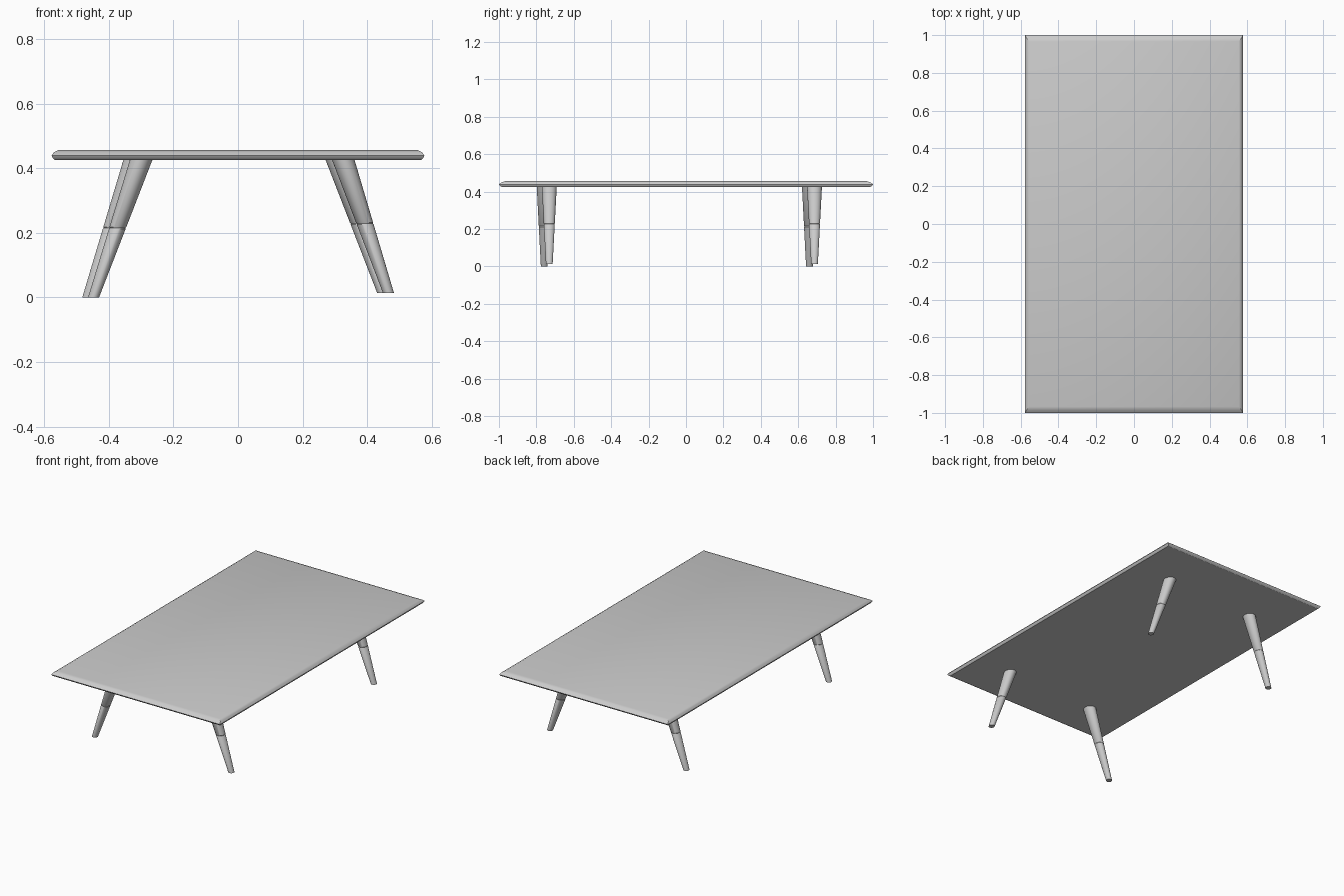
import bpy, bmesh, math

if "Cube" in bpy.data.objects:
    bpy.data.objects.remove(bpy.data.objects["Cube"])


def loft(name, rings, angle):
    """Skin a stack of equal-length point rings and cap both ends."""
    bm = bmesh.new()
    loops = [[bm.verts.new(p) for p in ring] for ring in rings]
    n = len(loops[0])
    for a, b in zip(loops, loops[1:]):
        for i in range(n):
            j = (i + 1) % n
            bm.faces.new((a[i], a[j], b[j], b[i]))
    bm.faces.new(loops[0][::-1])
    bm.faces.new(loops[-1])
    bmesh.ops.recalc_face_normals(bm, faces=bm.faces)
    mesh = bpy.data.meshes.new(name)
    bm.to_mesh(mesh)
    bm.free()
    obj = bpy.data.objects.new(name, mesh)
    bpy.context.collection.objects.link(obj)
    bpy.ops.object.select_all(action='DESELECT')
    bpy.context.view_layer.objects.active = obj
    obj.select_set(True)
    bpy.ops.object.shade_smooth_by_angle(angle=math.radians(angle))
    return obj


def rect(x, y, z):
    return [(-x, -y, z), (x, -y, z), (x, y, z), (-x, y, z)]


# Table top with a pointed, chamfered rim
loft("table_top", [rect(0.567, 0.985, 0.425), rect(0.574, 0.996, 0.432),
                   rect(0.577, 1.0, 0.439), rect(0.570, 0.987, 0.449),
                   rect(0.555, 0.967, 0.456)], 30)


def leg(name, x_top, x_foot, y, z_foot):
    """Round tapered leg leaning outwards, with a fine seam above the foot sleeve."""
    z_top, seam = 0.428, z_foot + 0.215

    def ring(z, inset=0.0):
        t = (z - z_foot) / (z_top - z_foot)
        cx = x_foot + (x_top - x_foot) * t
        rx, ry = 0.017 + 0.018 * t - inset, 0.018 + 0.022 * t - inset
        return [(cx + rx * math.cos(a), y + ry * math.sin(a), z)
                for a in (math.tau * i / 32 for i in range(32))]

    loft(name + "_sleeve", [ring(z_foot), ring(seam - 0.003), ring(seam, 0.002)], 35)
    loft(name, [ring(seam, 0.002), ring(seam + 0.003), ring(z_top)], 35)


# Four legs; the right pair ends slightly higher
leg("front_left_leg", -0.299, -0.447, -0.758, 0.0)
leg("back_left_leg", -0.319, -0.465, 0.660, 0.0)
leg("front_right_leg", 0.325, 0.466, -0.731, 0.013)
leg("back_right_leg", 0.305, 0.448, 0.687, 0.013)
